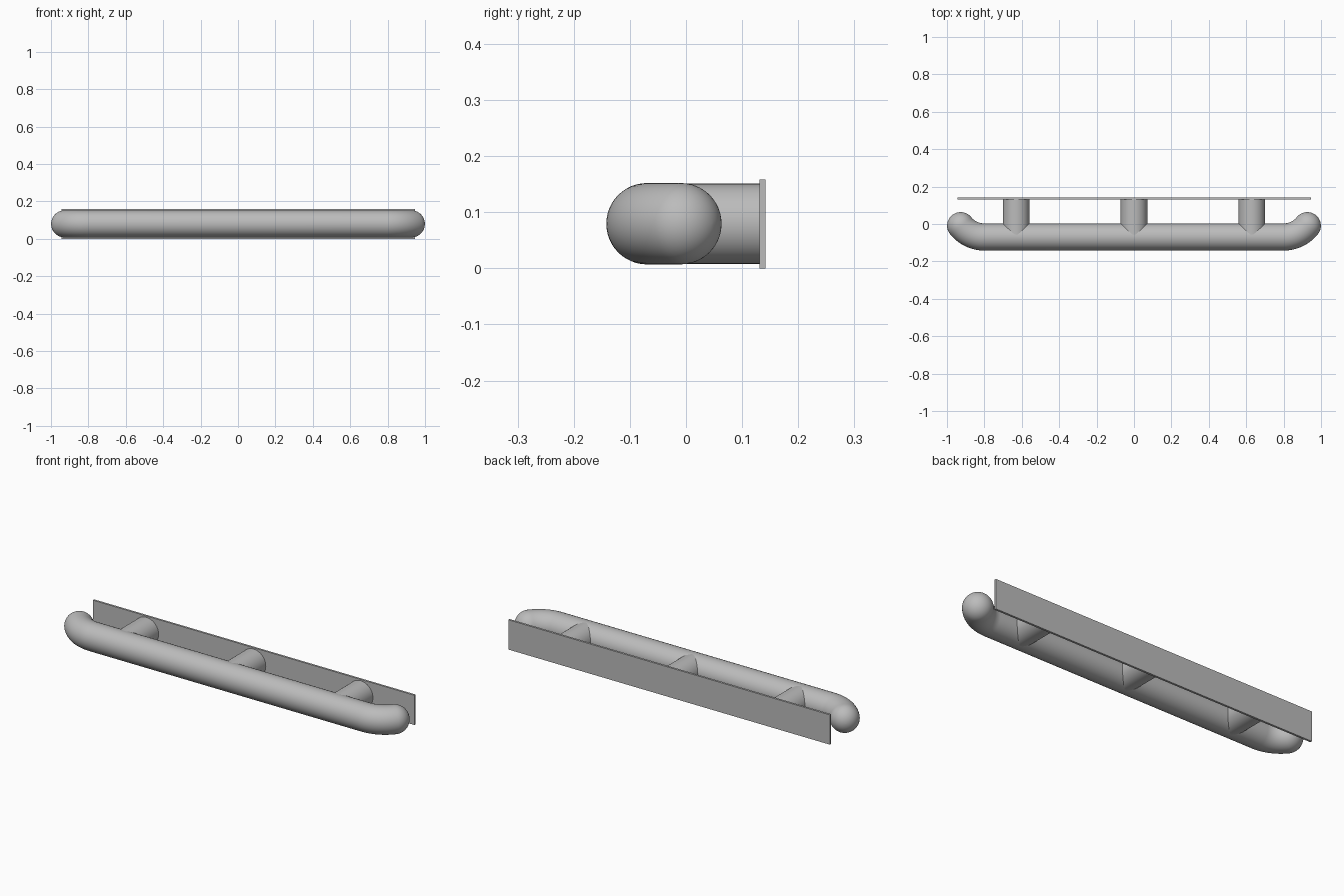
import bpy, bmesh, math
from mathutils import Matrix, Vector

if "Cube" in bpy.data.objects:
    bpy.data.objects.remove(bpy.data.objects["Cube"])

MID_Z = 0.0795
RAIL_Y = -0.0695
RADIUS = 0.0725
SIDES = 48

grey = bpy.data.materials.new("satin grey")
grey.use_nodes = True
colour = (0.5, 0.5, 0.5, 1)
grey.diffuse_color = colour
grey.node_tree.nodes["Principled BSDF"].inputs["Base Color"].default_value = colour


def finish(name, bm, smooth=True):
    bmesh.ops.recalc_face_normals(bm, faces=bm.faces)
    mesh = bpy.data.meshes.new(name)
    bm.to_mesh(mesh)
    bm.free()
    mesh.materials.append(grey)
    obj = bpy.data.objects.new(name, mesh)
    bpy.context.collection.objects.link(obj)
    if smooth:
        bpy.ops.object.select_all(action='DESELECT')
        obj.select_set(True)
        bpy.context.view_layer.objects.active = obj
        bpy.ops.object.shade_smooth_by_angle(angle=math.radians(35))
    return obj


# Handrail: right half path as (x, y, heading, ring radius), bent back with a round end
bend_r, bend_a, bend_x = 0.163, math.radians(51), 0.8
half = [(bend_x + bend_r * math.sin(a), RAIL_Y + bend_r * (1 - math.cos(a)), a, RADIUS)
        for a in (bend_a * i / 16 for i in range(17))]
end_x, end_y = half[-1][:2]
for i in range(1, 13):
    t = math.pi / 2 * i / 12.2
    reach = RADIUS * math.sin(t)
    half.append((end_x + reach * math.cos(bend_a), end_y + reach * math.sin(bend_a),
                 bend_a, RADIUS * math.cos(t)))
path = [(-x, y, -a, r) for x, y, a, r in reversed(half)] + half

bm = bmesh.new()
rings = []
for x, y, a, r in path:
    side = Vector((-math.sin(a), math.cos(a), 0))
    rings.append([bm.verts.new(Vector((x, y, MID_Z)) + r * (
        side * math.cos(u) + Vector((0, 0, math.sin(u)))))
        for u in (math.tau * k / SIDES for k in range(SIDES))])
for lower, upper in zip(rings, rings[1:]):
    for k in range(SIDES):
        n = (k + 1) % SIDES
        bm.faces.new((lower[k], lower[n], upper[n], upper[k]))
bm.faces.new(rings[0])
bm.faces.new(rings[-1])
finish("handrail", bm)

# Round posts joining the rail to the wall plate
PLATE_FRONT, PLATE_BACK = 0.131, 0.142
for name, x in (("right_post", -0.63), ("middle_post", 0), ("left_post", 0.63)):
    bm = bmesh.new()
    length = PLATE_FRONT - RAIL_Y
    place = Matrix.Translation((x, RAIL_Y + length / 2, MID_Z)) @ Matrix.Rotation(math.pi / 2, 4, 'X')
    bmesh.ops.create_cone(bm, cap_ends=True, segments=SIDES, radius1=0.0715,
                          radius2=0.0715, depth=length, matrix=place)
    finish(name, bm)

# Thin wall plate
bm = bmesh.new()
bmesh.ops.create_cube(bm, size=1, matrix=Matrix.Translation(
    (0, (PLATE_FRONT + PLATE_BACK) / 2, 0.079)) @ Matrix.Diagonal(
    (1.89, PLATE_BACK - PLATE_FRONT, 0.158, 1)))
finish("wall_plate", bm, smooth=False)
